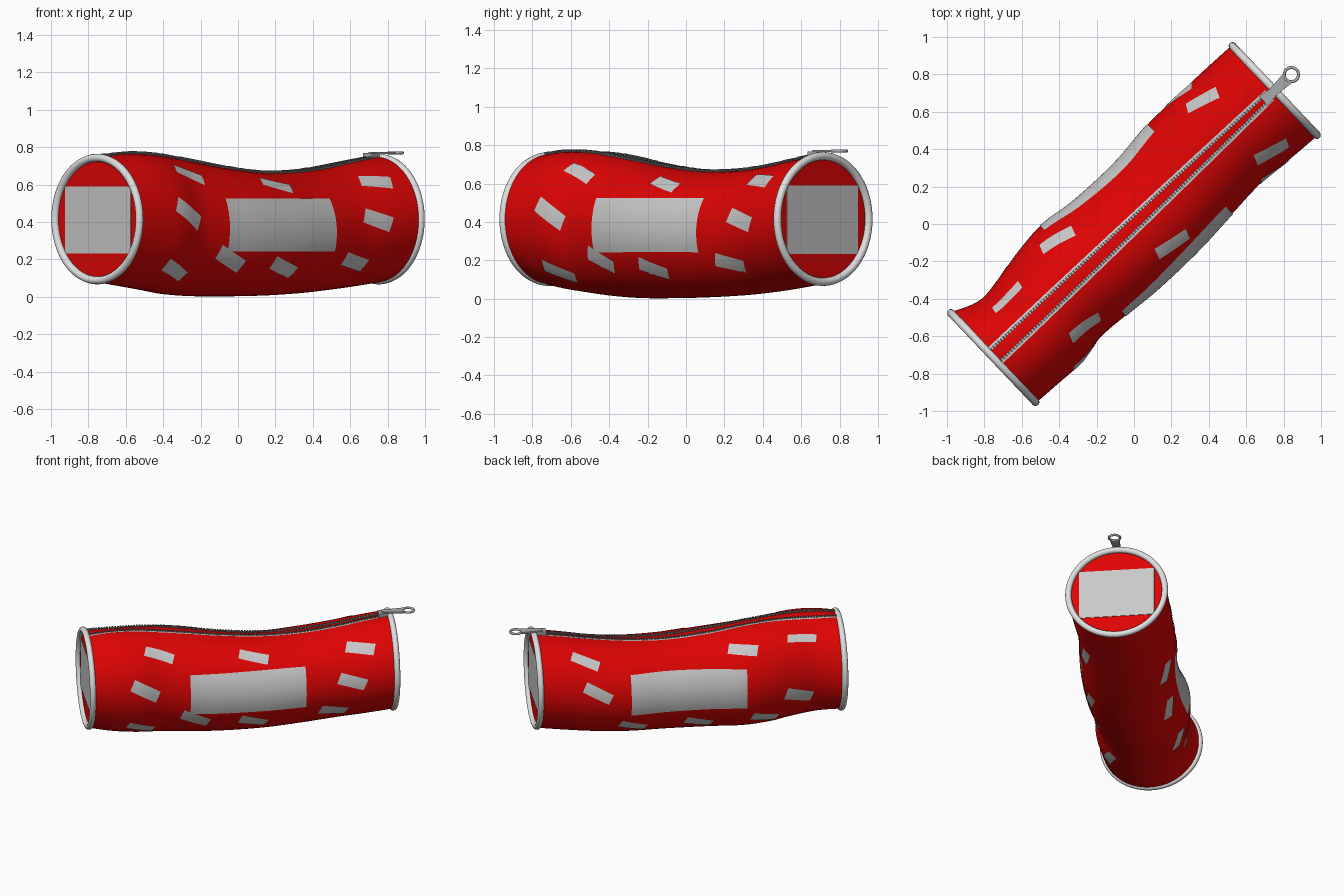
import bpy, bmesh, math
from mathutils import Vector

if "Cube" in bpy.data.objects:
    bpy.data.objects.remove(bpy.data.objects["Cube"])

A = math.radians(43.5)                      # heading of the case's long axis
CA, SA = math.cos(A), math.sin(A)
END, ZC = 1.037, 0.415


def W(u, v, z):
    """case coordinates (along, left, up) -> world"""
    return Vector((u * CA - v * SA, u * SA + v * CA, z))


def material(name, r, g, b):
    m = bpy.data.materials.new(name)
    m.diffuse_color = (r, g, b, 1)
    m.use_nodes = True
    m.node_tree.nodes["Principled BSDF"].inputs["Base Color"].default_value = m.diffuse_color
    return m


RED = material("red_fabric", 0.74, 0.001, 0.001)
PATCH = material("light_grey_print", 0.58, 0.58, 0.58)
PIPING = material("off_white_piping", 0.74, 0.74, 0.74)
TEETH = material("dark_grey_teeth", 0.17, 0.17, 0.17)
METAL = material("metal_grey", 0.40, 0.40, 0.40)

# outline of the soft body: along, left, right, top, bottom
PROFILE = [
    (-1.04, .333, -.333, .750, .080), (-.88, .272, -.340, .763, .055),
    (-.72, .288, -.344, .762, .035), (-.55, .320, -.316, .748, .015),
    (-.37, .337, -.324, .724, .004), (-.15, .312, -.340, .690, .002),
    (.15, .308, -.340, .662, .006), (.42, .336, -.322, .667, .017),
    (.65, .338, -.308, .692, .035), (.84, .338, -.322, .722, .055),
    (1.04, .333, -.333, .750, .080)]


def section(u):
    """smoothly interpolated centre and radii of the cross-section at u"""
    P, n = PROFILE, len(PROFILE)
    i = 0
    while i < n - 2 and u > P[i + 1][0]:
        i += 1
    h = P[i + 1][0] - P[i][0]
    t = (u - P[i][0]) / h

    def slope(k, c):
        a, b = max(k - 1, 0), min(k + 1, n - 1)
        return (P[b][c] - P[a][c]) / (P[b][0] - P[a][0])
    l, r, top, bot = [
        (2*t**3 - 3*t*t + 1) * P[i][c] + (t**3 - 2*t*t + t) * h * slope(i, c)
        + (3*t*t - 2*t**3) * P[i + 1][c] + (t**3 - t*t) * h * slope(i + 1, c)
        for c in range(1, 5)]
    return (l + r) / 2, (l - r) / 2, (top + bot) / 2, (top - bot) / 2


def surf(u, el, side=1, off=0.0):
    """point on the body: el is the angle above the side, side is +1 left / -1 right"""
    cv, rv, cz, rz = section(u)
    return W(u, cv + side * (rv + off) * math.cos(el), cz + (rz + off) * math.sin(el))


def elevation(u, z):
    _, _, cz, rz = section(u)
    return math.asin(max(-1, min(1, (z - cz) / rz)))


def finish(name, bm, mat, smooth=True):
    me = bpy.data.meshes.new(name)
    bm.to_mesh(me)
    bm.free()
    me.materials.append(mat)
    for p in me.polygons:
        p.use_smooth = smooth
    ob = bpy.data.objects.new(name, me)
    bpy.context.collection.objects.link(ob)
    return ob


def grid(name, f, nu, nv, mat, outward):
    """sheet from f(s, t), s and t in 0..1, facing the outward direction"""
    bm = bmesh.new()
    g = [[bm.verts.new(f(i / nu, j / nv)) for j in range(nv + 1)] for i in range(nu + 1)]
    for i in range(nu):
        for j in range(nv):
            bm.faces.new((g[i][j], g[i + 1][j], g[i + 1][j + 1], g[i][j + 1]))
    bm.normal_update()
    if sum((q.normal for q in bm.faces), Vector()).dot(outward) < 0:
        bmesh.ops.reverse_faces(bm, faces=bm.faces[:])
    return finish(name, bm, mat)


def box(bm, u0, u1, va, vb, z0, z1):
    """box in case coordinates; va, vb are the v ranges at u0 and u1"""
    vs = [bm.verts.new(W(u, v, z)) for z in (z0, z1)
          for u, v in ((u0, va[0]), (u1, vb[0]), (u1, vb[1]), (u0, va[1]))]
    for f in ((3, 2, 1, 0), (4, 5, 6, 7), (0, 1, 5, 4), (1, 2, 6, 5), (2, 3, 7, 6), (3, 0, 4, 7)):
        bm.faces.new([vs[k] for k in f])


def torus(name, centre, rot, R, r, mat, n=64):
    bpy.ops.mesh.primitive_torus_add(location=centre, rotation=rot, major_radius=R,
                                     minor_radius=r, major_segments=n, minor_segments=12)
    ob = bpy.context.object
    ob.name = name
    ob.data.materials.append(mat)
    bpy.ops.object.shade_smooth()


# body tube
bm = bmesh.new()
NU, NT = 72, 64
rows = [[bm.verts.new(surf(-END + 2 * END * i / NU, 2 * math.pi * j / NT)) for j in range(NT)]
        for i in range(NU + 1)]
for i in range(NU):
    for j in range(NT):
        k = (j + 1) % NT
        bm.faces.new((rows[i][j], rows[i][k], rows[i + 1][k], rows[i + 1][j]))
bmesh.ops.recalc_face_normals(bm, faces=bm.faces[:])
body = finish("case_body", bm, RED)

# end discs, end labels and piping rings
for tag, s in (("front", -1), ("back", 1)):
    bm = bmesh.new()
    ring = [W(s * 1.03, .333 * math.cos(a), ZC + .335 * math.sin(a))
            for a in (s * 2 * math.pi * k / 64 for k in range(64))]
    bm.faces.new([bm.verts.new(p) for p in ring])
    finish(tag + "_end_disc", bm, RED, False)
    bm = bmesh.new()
    u0, u1 = sorted((s * 1.029, s * 1.034))
    box(bm, u0, u1, (-.255, .255), (-.255, .255), .232, .59)
    finish(tag + "_end_label", bm, PATCH, False)
    torus(tag + "_piping", W(s * END, 0, ZC), (0, math.pi / 2, A), .328, .021, PIPING)


# printed patches, laid just over the fabric
def patch(name, side, u0, z0, tilt, w=.195, h=.08):
    el0, tilt = elevation(u0, z0), math.radians(tilt)
    c, s = math.cos(tilt), math.sin(tilt)

    def f(p, q):
        a, b = (p - .5) * w, (q - .5) * h
        return surf(u0 - side * (a * c - b * s), el0 + (a * s + b * c) / .335, side, .004)
    grid(name, f, 8, 4, PATCH, W(0, side * math.cos(el0), math.sin(el0)))


def large_label(name, side):
    def f(p, q):
        u = -.37 + .79 * p
        return surf(u, elevation(u, .243 + .28 * q), side, .004)
    grid(name, f, 32, 12, PATCH, W(0, side, 0))


# along, height, tilt in degrees (then optional length and width)
RIGHT = [(-.57, .655, -18, .20, .07), (-.68, .445, -25), (-.70, .14, -18), (-.335, .20, -22),
         (.075, .595, -14, .20, .075), (.80, .615, -16), (.735, .41, -23),
         (.06, .155, -20), (.61, .185, -20)]
LEFT = [(-.356, .632, -14, .20, .075), (-.762, .67, -8, .20, .055), (.72, .62, -20, .19, .075),
        (.648, .425, -25), (-.73, .295, -20), (.40, .14, -20), (-.05, .125, -20),
        (-.50, .135, -20)]
for side, tag, spots in ((-1, "right", RIGHT), (1, "left", LEFT)):
    large_label(tag + "_large_label", side)
    for k, spot in enumerate(spots):
        patch(f"{tag}_patch_{k + 1}", side, *spot)


# zipper: two tapes with teeth that draw together toward the slider
def gap(u):
    return .040 - .022 * max(0, (u + 1) / 2) ** 1.5


def top_z(u, v):
    cv, rv, cz, rz = section(u)
    return cz + rz * math.sqrt(max(0, 1 - ((v - cv) / rv) ** 2))


Z0, Z1, N = -1.02, 1.0, 110
step = (Z1 - Z0) / N
for side, tag in ((1, "left"), (-1, "right")):
    def tape(p, q):
        u = Z0 + (Z1 - Z0) * p
        v = side * (gap(u) - .006 + .024 * q)
        return W(u, v, top_z(u, v) + .006)
    grid(tag + "_zipper_tape", tape, 72, 2, PATCH, Vector((0, 0, 1)))
    bm = bmesh.new()
    for k in range(N):
        u = Z0 + step * k
        v = side * gap(u)
        z = top_z(u, v)
        rng = (v - .007, v + .007)
        box(bm, u, u + step * .6, rng, rng, z - .004, z + .014)
    finish(tag + "_zipper_teeth", bm, TEETH, False)

# slider body and pull tab with its ring
bm = bmesh.new()
box(bm, .955, 1.02, (-.035, .035), (-.026, .026), .742, .768)
finish("zipper_slider", bm, METAL, False)
bm = bmesh.new()
box(bm, .98, 1.13, (-.020, .020), (-.034, .034), .764, .775)
finish("zipper_pull", bm, METAL, False)
torus("zipper_pull_ring", W(1.16, 0, .769), (0, 0, A), .038, .008, METAL, 32)
